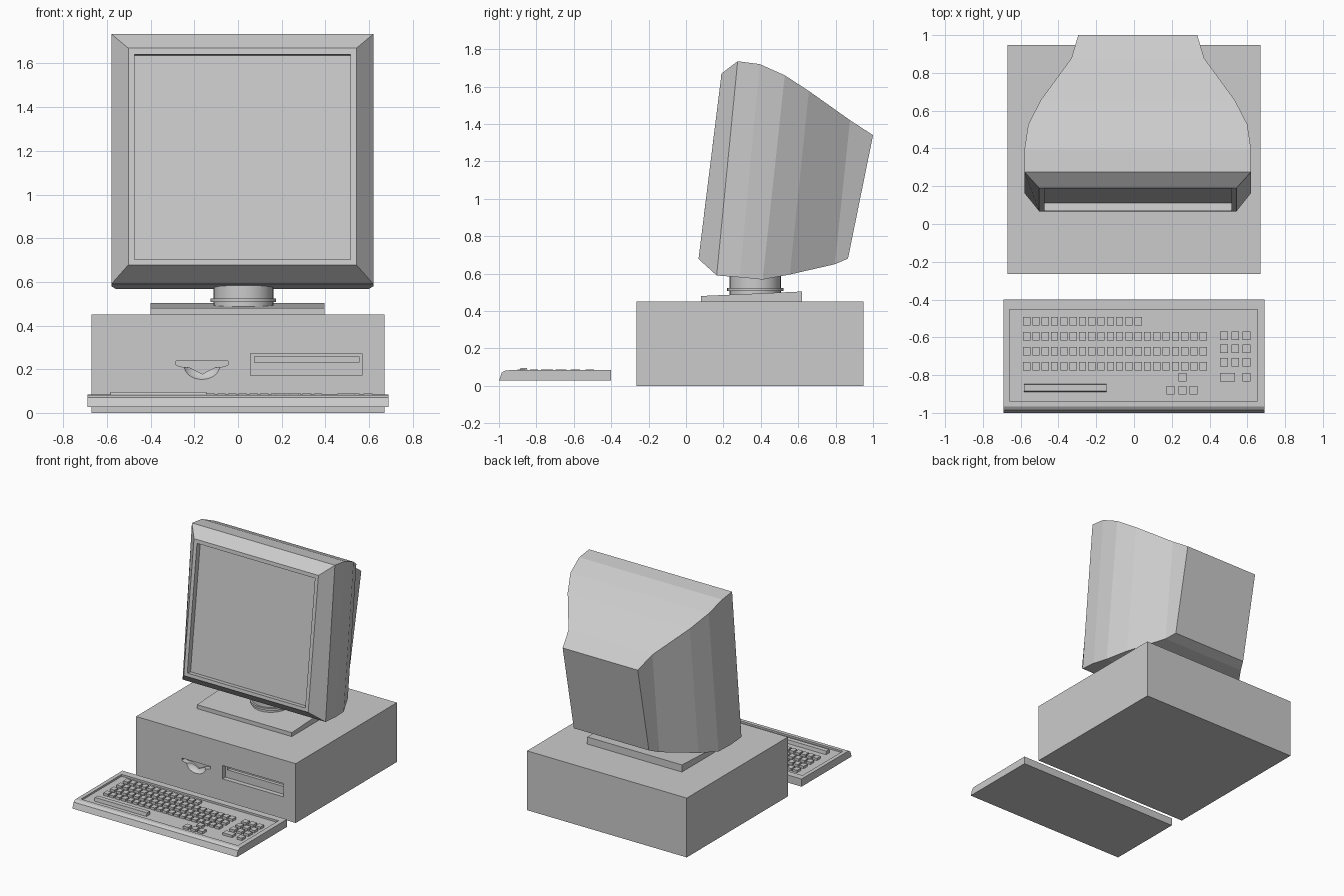
import bpy, bmesh
from math import pi
from mathutils import Matrix

if "Cube" in bpy.data.objects:
    bpy.data.objects.remove(bpy.data.objects["Cube"])

CX = 0.02   # the monitor sits slightly right of centre


def mesh(name, verts, faces, fix=True):
    me = bpy.data.meshes.new(name)
    me.from_pydata(verts, [], faces)
    if fix:
        bm = bmesh.new()
        bm.from_mesh(me)
        bmesh.ops.recalc_face_normals(bm, faces=bm.faces)
        bm.to_mesh(me)
        bm.free()
    ob = bpy.data.objects.new(name, me)
    bpy.context.collection.objects.link(ob)
    return ob


def loft(name, rings, cap_start=False, cap_end=False, fix=False):
    n = len(rings[0])
    faces = [(r * n + i, r * n + (i + 1) % n, (r + 1) * n + (i + 1) % n, (r + 1) * n + i)
             for r in range(len(rings) - 1) for i in range(n)]
    if cap_start:
        faces.append(tuple(reversed(range(n))))
    if cap_end:
        faces.append(tuple(range((len(rings) - 1) * n, len(rings) * n)))
    return mesh(name, [v for ring in rings for v in ring], faces, fix)


def prism_x(name, profile, x0, x1):
    return loft(name, [[(x, y, z) for y, z in profile] for x in (x0, x1)], True, True, True)


def prism_y(name, profile, y0, y1):
    return loft(name, [[(x, y, z) for x, z in profile] for y in (y0, y1)], True, True, True)


def box(name, x0, x1, y0, y1, z0, z1):
    return prism_x(name, [(y0, z0), (y1, z0), (y1, z1), (y0, z1)], x0, x1)


def cut(target, cutter):
    cutter.hide_render = True
    mod = target.modifiers.new("cut", 'BOOLEAN')
    mod.operation, mod.solver, mod.object = 'DIFFERENCE', 'EXACT', cutter
    with bpy.context.temp_override(object=target, active_object=target):
        bpy.ops.object.modifier_apply(modifier=mod.name)
    bpy.data.objects.remove(cutter)


def smooth(ob):
    bpy.ops.object.select_all(action='DESELECT')
    ob.select_set(True)
    bpy.context.view_layer.objects.active = ob
    bpy.ops.object.shade_smooth_by_angle(angle=pi / 6)


def cylinder(name, r, z0, z1, x, y):
    bm = bmesh.new()
    bmesh.ops.create_cone(bm, cap_ends=True, segments=32, radius1=r, radius2=r, depth=z1 - z0,
                          matrix=Matrix.Translation((x, y, (z0 + z1) / 2)))
    ob = mesh(name, [], [])
    bm.to_mesh(ob.data)
    bm.free()
    smooth(ob)
    return ob


# Computer case with a drive bay and a disk slot with thumb notch
FRONT = -0.265
case = box("computer_case", -0.67, 0.67, FRONT, 0.948, 0, 0.45)
cut(case, box("bay_cutter", 0.057, 0.568, FRONT - 0.1, FRONT + 0.035, 0.171, 0.272))
cut(case, box("bay_slot_cutter", 0.075, 0.555, FRONT - 0.1, FRONT + 0.06, 0.23, 0.258))
bm = bmesh.new()
bmesh.ops.create_uvsphere(bm, u_segments=32, v_segments=16, radius=1,
                          matrix=Matrix.Translation((-0.165, FRONT - 0.025, 0.215))
                          @ Matrix.Diagonal((0.09, 0.06, 0.068, 1)))
bmesh.ops.bisect_plane(bm, geom=bm.verts[:] + bm.edges[:] + bm.faces[:],
                       plane_co=(0, 0, 0.225), plane_no=(0, 0, 1), clear_outer=True)
bmesh.ops.holes_fill(bm, edges=[e for e in bm.edges if e.is_boundary])
notch = mesh("notch_cutter", [], [])
bm.to_mesh(notch.data)
bm.free()
cut(case, notch)
slot = [(-0.285, 0.237), (-0.285, 0.22), (-0.265, 0.212), (-0.22, 0.207), (-0.163, 0.178),
        (-0.108, 0.207), (-0.065, 0.212), (-0.045, 0.22), (-0.045, 0.237)]
cut(case, prism_y("slot_cutter", slot, FRONT - 0.1, FRONT + 0.04))
smooth(case)

# Monitor stand: wedge plate, swivel post and collar
prism_x("stand_plate", [(0.08, 0.45), (0.62, 0.45), (0.62, 0.504), (0.08, 0.48)], -0.4, 0.395)
cylinder("swivel_post", 0.137, 0.48, 0.6, CX + 0.005, 0.37)
cylinder("swivel_collar", 0.15, 0.507, 0.523, CX + 0.005, 0.37)


# Monitor: each ring is bottom y, z, top y, z and half width
def ring(yb, zb, yt, zt, hw):
    return [(CX - hw, yb, zb), (CX + hw, yb, zb), (CX + hw, yt, zt), (CX - hw, yt, zt)]


rim = ring(0.164, 0.59, 0.276, 1.735, 0.6)
loft("monitor_shell", [
    ring(0.866, 0.68, 1.0, 1.34, 0.315),
    ring(0.796, 0.65, 0.877, 1.42, 0.352),
    ring(0.555, 0.595, 0.657, 1.576, 0.513),
    ring(0.41, 0.568, 0.528, 1.66, 0.58),
    ring(0.287, 0.58, 0.394, 1.72, 0.6),
    rim], cap_start=True)
screen_edge = ring(0.11, 0.698, 0.227, 1.637, 0.495)
loft("monitor_bezel", [
    rim,
    ring(0.067, 0.678, 0.19, 1.67, 0.522),
    ring(0.07, 0.703, 0.187, 1.642, 0.495),
    screen_edge])
mesh("screen", screen_edge, [(0, 1, 2, 3)], fix=False)

# Keyboard body with a sunken key tray
keyboard = prism_x("keyboard_body", [(-1, 0.027), (-0.985, 0.07), (-0.965, 0.083),
                                     (-0.4, 0.085), (-0.4, 0.027)], -0.69, 0.69)
cut(keyboard, box("tray_cutter", -0.66, 0.655, -0.937, -0.452, 0.07, 0.2))

# Keys: x, y of the upper left corner, width
keys = []
for row, count in enumerate((13, 20, 20, 20)):
    keys += [(-0.587 + i * 0.0492, -0.493 - row * 0.0793, 0.038) for i in range(count)]
pad = (0.456, 0.515, 0.575)
keys += [(x, y, 0.042) for x in pad for y in (-0.568, -0.639, -0.71)]
keys += [(pad[0], -0.79, 0.08), (pad[2], -0.79, 0.042), (0.235, -0.79, 0.042)]
keys += [(x, -0.857, 0.042) for x in (0.172, 0.235, 0.293)]
verts, faces = [], []
for x, y, w in keys:
    b = len(verts)
    verts += [(px, py, z) for z in (0.065, 0.088)
              for px, py in ((x, y - 0.045), (x + w, y - 0.045), (x + w, y), (x, y))]
    faces += [(b + 4, b + 5, b + 6, b + 7), (b + 3, b + 2, b + 1, b)]
    faces += [(b + i, b + (i + 1) % 4, b + 4 + (i + 1) % 4, b + 4 + i) for i in range(4)]
mesh("keys", verts, faces)
prism_x("space_bar", [(-0.89, 0.065), (-0.845, 0.065), (-0.85, 0.096), (-0.885, 0.096)], -0.583, -0.145)
